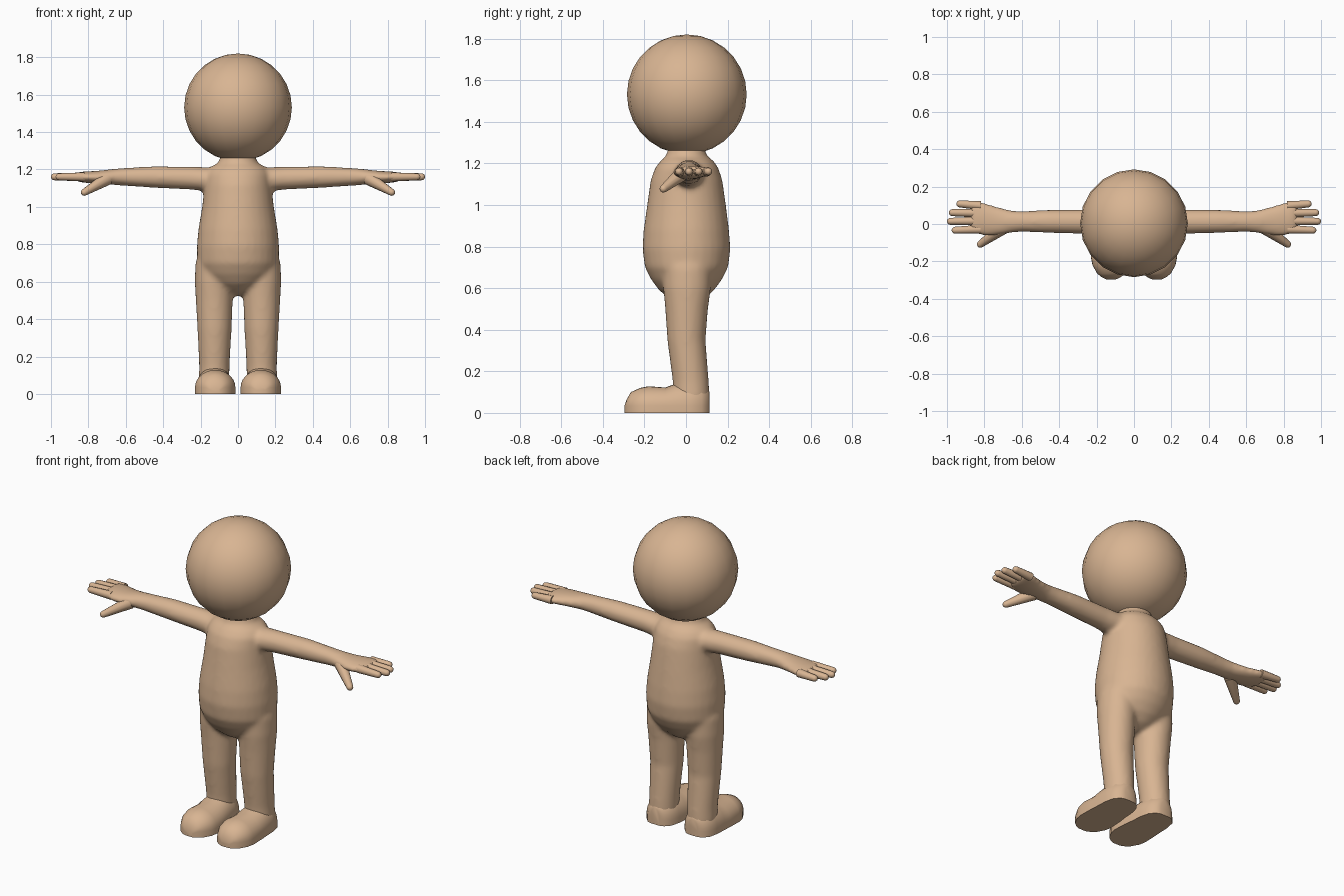
import bpy, bmesh, math
from mathutils import Vector

if "Cube" in bpy.data.objects:
    bpy.data.objects.remove(bpy.data.objects["Cube"])

skin = bpy.data.materials.new("tan skin")
skin.diffuse_color = (0.69, 0.46, 0.29, 1)
skin.use_nodes = True
skin.node_tree.nodes["Principled BSDF"].inputs["Base Color"].default_value = skin.diffuse_color


def finish(bm, name, angle=None):
    bmesh.ops.recalc_face_normals(bm, faces=bm.faces)
    mesh = bpy.data.meshes.new(name)
    bm.to_mesh(mesh)
    bm.free()
    mesh.materials.append(skin)
    ob = bpy.data.objects.new(name, mesh)
    bpy.context.collection.objects.link(ob)
    if angle:
        bpy.ops.object.select_all(action='DESELECT')
        ob.select_set(True)
        bpy.context.view_layer.objects.active = ob
        bpy.ops.object.shade_smooth_by_angle(angle=math.radians(angle))
    return ob


def skin_rings(bm, rings):
    """Bridge point rings into a closed tube."""
    loops = [[bm.verts.new(p) for p in r] for r in rings]
    n = len(loops[0])
    for a, b in zip(loops, loops[1:]):
        for i in range(n):
            bm.faces.new((a[i], a[(i + 1) % n], b[(i + 1) % n], b[i]))
    bm.faces.new(loops[0])
    bm.faces.new(loops[-1])


def loft(bm, axis, sections, side=1, n=32):
    """Sections are (position, low a, high a, low b, high b)."""
    rings = []
    for t, a0, a1, b0, b1 in sections:
        ring = []
        for i in range(n):
            w = math.tau * i / n
            a = (a0 + a1) / 2 + (a1 - a0) / 2 * math.cos(w)
            b = (b0 + b1) / 2 + (b1 - b0) / 2 * math.sin(w)
            p = (a, b, t) if axis == 'z' else (t, a, b)
            ring.append((p[0] * side, p[1], p[2]))
        rings.append(ring)
    skin_rings(bm, rings)


def finger(bm, start, end, r0, r1, side):
    """Tapered tube with a round tip."""
    p, q = Vector(start), Vector(end)
    d = (q - p).normalized()
    u = d.cross((0, 0, 1)).normalized()
    v = d.cross(u)
    stops = [(p, r0)] + [(q - d * r1 * (1 - math.sin(k)), r1 * math.cos(k))
                         for k in (0, 0.5, 0.95, 1.35)]
    rings = []
    for c, r in stops:
        pts = [c + r * (u * math.cos(math.tau * i / 12) + v * math.sin(math.tau * i / 12))
               for i in range(12)]
        rings.append([(x.x * side, x.y, x.z) for x in pts])
    skin_rings(bm, rings)


# Head
bm = bmesh.new()
bmesh.ops.create_uvsphere(bm, u_segments=20, v_segments=14, radius=0.288)
for vert in bm.verts:
    vert.co += Vector((0, 0.004, 1.532))
finish(bm, "head", 60)

# Body: torso, legs, arms and palms blended into one skin
bm = bmesh.new()
loft(bm, 'z', [
    (0.525, -0.03, 0.03, -0.03, 0.04), (0.55, -0.09, 0.09, -0.08, 0.09),
    (0.59, -0.15, 0.15, -0.13, 0.135), (0.64, -0.195, 0.195, -0.167, 0.172),
    (0.70, -0.218, 0.218, -0.198, 0.203), (0.79, -0.22, 0.22, -0.21, 0.214),
    (0.88, -0.212, 0.212, -0.204, 0.207), (1.0, -0.192, 0.192, -0.187, 0.192),
    (1.12, -0.178, 0.178, -0.17, 0.175), (1.18, -0.172, 0.172, -0.148, 0.155),
    (1.215, -0.145, 0.145, -0.12, 0.13), (1.235, -0.105, 0.105, -0.095, 0.10),
    (1.28, -0.09, 0.09, -0.085, 0.09)])
for side in (1, -1):
    # Leg
    loft(bm, 'z', [
        (0.06, 0.047, 0.21, -0.06, 0.114), (0.15, 0.045, 0.208, -0.064, 0.11),
        (0.35, 0.034, 0.217, -0.09, 0.094), (0.5, 0.028, 0.226, -0.1, 0.106),
        (0.6, 0.03, 0.231, -0.11, 0.12), (0.7, 0.04, 0.228, -0.11, 0.12),
        (0.77, 0.06, 0.2, -0.09, 0.1)], side)
    # Arm and palm
    loft(bm, 'x', [
        (0.10, -0.075, 0.095, 1.07, 1.212), (0.17, -0.062, 0.085, 1.085, 1.212),
        (0.25, -0.053, 0.077, 1.092, 1.215), (0.45, -0.048, 0.076, 1.102, 1.217),
        (0.60, -0.042, 0.069, 1.112, 1.209), (0.66, -0.048, 0.073, 1.117, 1.204),
        (0.74, -0.062, 0.095, 1.122, 1.194), (0.80, -0.063, 0.115, 1.127, 1.190),
        (0.85, -0.056, 0.125, 1.133, 1.187), (0.875, -0.04, 0.115, 1.142, 1.18)], side)
body = finish(bm, "body")
rm = body.modifiers.new("blend", 'REMESH')
rm.mode = 'VOXEL'
rm.voxel_size = 0.012
rm.use_smooth_shade = True
sm = body.modifiers.new("soften", 'SMOOTH')
sm.factor = 0.5
sm.iterations = 10

for side, word in ((1, "left"), (-1, "right")):
    # Fingers and thumb
    bm = bmesh.new()
    for y0, y1, tip in ((-0.028, -0.034, 0.975), (0.016, 0.014, 1.0),
                        (0.058, 0.061, 0.99), (0.098, 0.109, 0.95)):
        finger(bm, (0.82, y0, 1.16), (tip, y1, 1.161), 0.024, 0.0185, side)
    finger(bm, (0.70, -0.02, 1.15), (0.835, -0.118, 1.07), 0.036, 0.019, side)
    finish(bm, word + "_fingers", 60)

    # Foot: domed sections above a flat sole, from heel to toe
    bm = bmesh.new()
    rings = []
    for y, cx, hw, top in (
            (0.114, 0.127, 0.03, 0.10), (0.105, 0.127, 0.055, 0.115),
            (0.075, 0.127, 0.083, 0.14), (0.02, 0.126, 0.096, 0.15),
            (-0.05, 0.125, 0.100, 0.14), (-0.10, 0.123, 0.105, 0.122),
            (-0.18, 0.122, 0.108, 0.128), (-0.22, 0.122, 0.100, 0.12),
            (-0.265, 0.122, 0.075, 0.10), (-0.285, 0.122, 0.05, 0.065),
            (-0.296, 0.122, 0.025, 0.035)):
        base = min(0.035, top * 0.6)
        ring = [(cx + hw, y, 0)]
        for i in range(15):
            w = math.pi * i / 14
            ring.append((cx + hw * math.cos(w), y, base + (top - base) * math.sin(w)))
        ring.append((cx - hw, y, 0))
        rings.append([(x * side, yy, z) for x, yy, z in ring])
    skin_rings(bm, rings)
    finish(bm, word + "_foot", 50)
